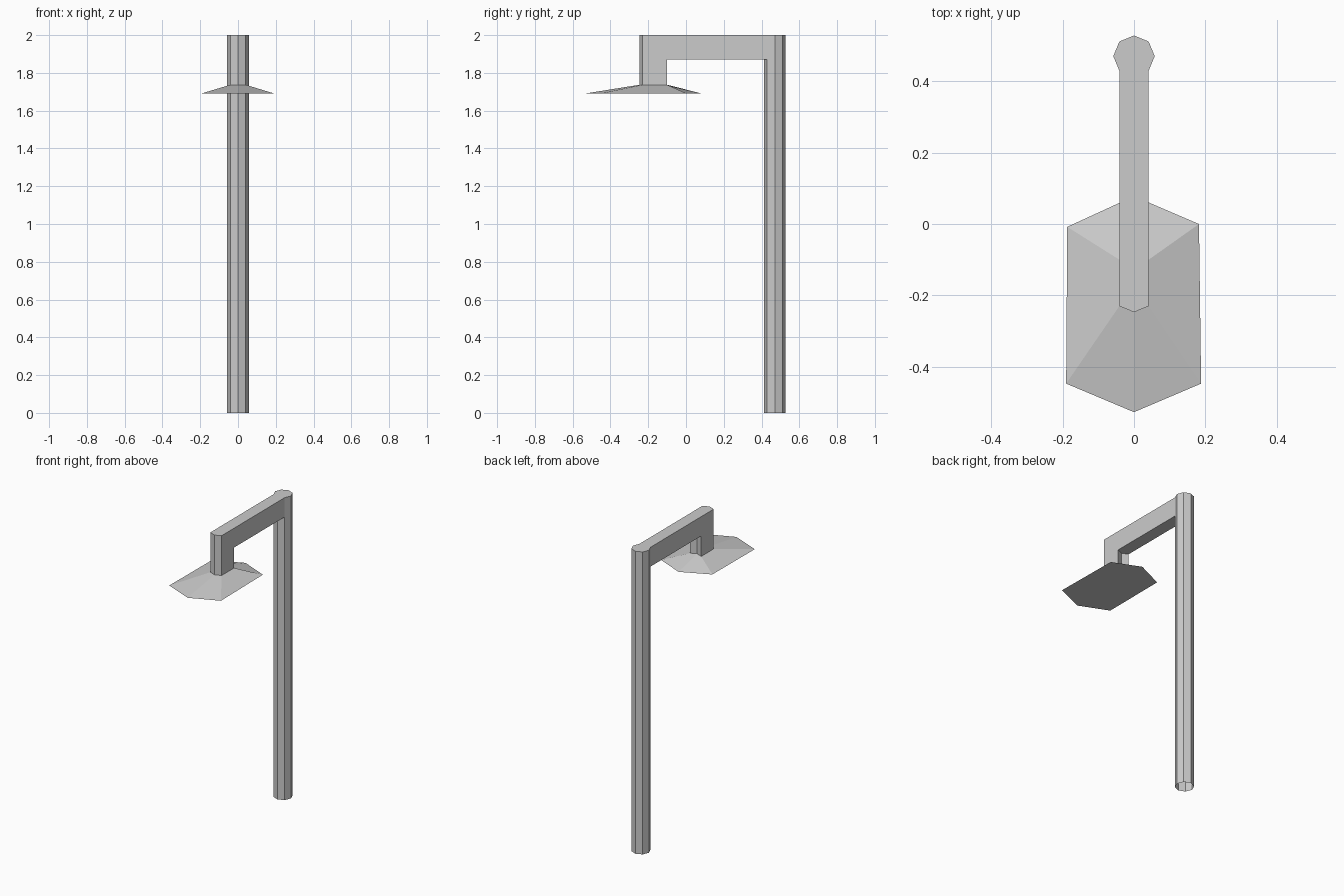
import bpy
from math import cos, sin, radians

if "Cube" in bpy.data.objects:
    bpy.data.objects.remove(bpy.data.objects["Cube"])

R, POLE_Y = 0.058, 0.47           # pole radius and position
W = R * cos(radians(45))          # half width of the arm
TIP = R - W                       # depth of the arm's pointed end
TOP, ARM_Z, DROP_Z, RIM_Z = 2.0, 1.872, 1.737, 1.692
POLE_FACE, DROP_BACK, DROP_FRONT = POLE_Y - W, -0.10, -0.23


def loft(name, rings, skip=(), bottom=True, top=True):
    """Join (plan, z) rings, listed upward; skip holds (band, side) openings."""
    n = len(rings[0][0])
    verts = [(x, y, z) for plan, z in rings for x, y in plan]
    faces = []
    for b in range(len(rings) - 1):
        for s in range(n):
            if (b, s) not in skip:
                t = (s + 1) % n
                faces.append((b * n + s, b * n + t, (b + 1) * n + t, (b + 1) * n + s))
    if bottom:
        faces.append(tuple(reversed(range(n))))
    if top:
        faces.append(tuple(range(len(verts) - n, len(verts))))
    mesh = bpy.data.meshes.new(name)
    mesh.from_pydata(verts, [], faces)
    mesh.update()
    obj = bpy.data.objects.new(name, mesh)
    bpy.context.collection.objects.link(obj)
    return obj


def chevron(front, back):
    """Plan of an arm section: the pole's two front faces swept along y."""
    return [(-W, front), (0, front - TIP), (W, front),
            (W, back), (0, back - TIP), (-W, back)]


# Octagonal post, open underneath and where the arm joins
octagon = [(R * cos(radians(45 * i - 90)), POLE_Y + R * sin(radians(45 * i - 90)))
           for i in range(8)]
loft("post", [(octagon, 0), (octagon, ARM_Z), (octagon, TOP)],
     skip={(1, 0), (1, 7)}, bottom=False)

# Horizontal arm
span = chevron(DROP_BACK, POLE_FACE)
loft("arm", [(span, ARM_Z), (span, TOP)], skip={(0, 0), (0, 1), (0, 3), (0, 4)})

# Downturned end of the arm
drop = chevron(DROP_FRONT, DROP_BACK)
loft("arm_drop", [(drop, DROP_Z), (drop, ARM_Z), (drop, TOP)],
     skip={(1, 3), (1, 4)}, bottom=False)

# Flared six-sided lamp shade with a flat underside
rim = [(-0.19, -0.447), (0, -0.527), (0.188, -0.447),
       (0.182, 0), (0, 0.078), (-0.187, -0.008)]
loft("lamp_shade", [(rim, RIM_Z), (drop, DROP_Z)], top=False)
